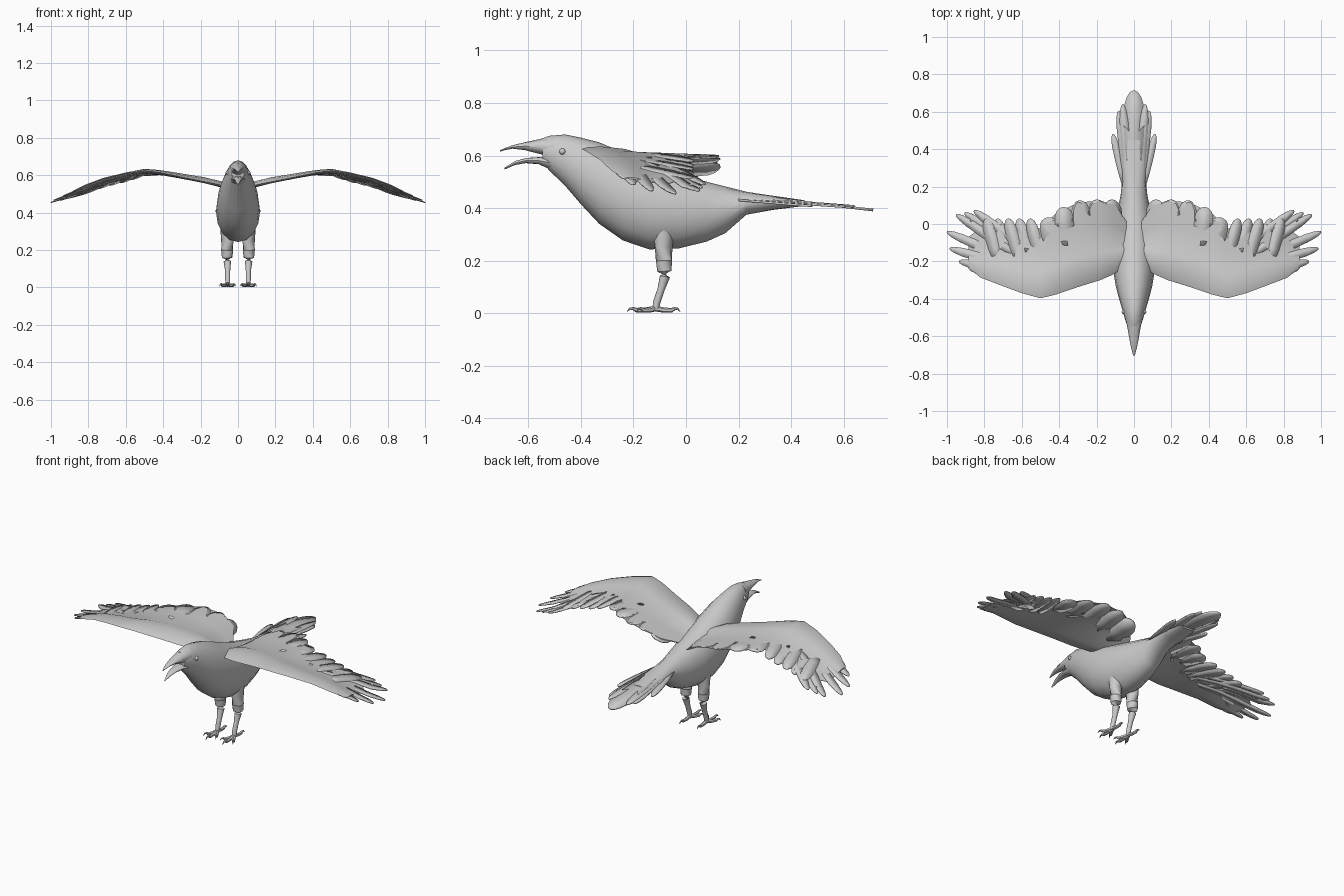
import bpy, bmesh, math
from mathutils import Vector, Matrix

if "Cube" in bpy.data.objects:
    bpy.data.objects.remove(bpy.data.objects["Cube"])


def finish(bm, name, mirror=False, thick=0, angle=40):
    bmesh.ops.recalc_face_normals(bm, faces=bm.faces)
    me = bpy.data.meshes.new(name)
    bm.to_mesh(me)
    bm.free()
    ob = bpy.data.objects.new(name, me)
    bpy.context.collection.objects.link(ob)
    bpy.ops.object.select_all(action='DESELECT')
    ob.select_set(True)
    bpy.context.view_layer.objects.active = ob
    bpy.ops.object.shade_smooth_by_angle(angle=math.radians(angle))
    if thick:
        m = ob.modifiers.new("thickness", 'SOLIDIFY')
        m.thickness, m.offset = thick, 0
    if mirror:
        ob.modifiers.new("mirror", 'MIRROR')
    return ob


def loft(bm, rings):
    vs = [[bm.verts.new(p) for p in r] for r in rings]
    n = len(vs[0])
    for a, b in zip(vs, vs[1:]):
        for i in range(n):
            j = (i + 1) % n
            bm.faces.new((a[i], a[j], b[j], b[i]))
    bm.faces.new(vs[0])
    bm.faces.new(vs[-1])


def hull(name, sections, n=16):
    # sections along y: (y, top z, bottom z, half width)
    bm = bmesh.new()
    rings = []
    for y, t, b, w in sections:
        rings.append([(w * math.cos(a), y, (t + b) / 2 + (t - b) / 2 * math.sin(a))
                      for a in (2 * math.pi * i / n for i in range(n))])
    loft(bm, rings)
    return finish(bm, name)


def tube(bm, pts, n=8):
    # pts: (x, y, z, radius)
    ps = [Vector(p[:3]) for p in pts]
    rings = []
    for k, p in enumerate(ps):
        d = ps[min(k + 1, len(ps) - 1)] - ps[max(k - 1, 0)]
        q = d.to_track_quat('Z', 'X')
        rings.append([p + q @ Vector((math.cos(a), math.sin(a), 0)) * pts[k][3]
                      for a in (2 * math.pi * i / n for i in range(n))])
    loft(bm, rings)


def feather(bm, base, tip, w, height):
    # flat blade with rounded tip, draped on height(x, y)
    b, t = Vector(base), Vector(tip)
    side = Vector((-(t - b).y, (t - b).x)).normalized() * w
    rows = []
    for u, k in ((0, .6), (.3, .9), (.6, 1), (.8, .95), (.92, .7), (.98, .4), (1, .15)):
        c = b.lerp(t, u)
        rows.append([bm.verts.new((p.x, p.y, height(p.x, p.y)))
                     for p in (c - side * k, c + side * k)])
    for r, s in zip(rows, rows[1:]):
        bm.faces.new((r[0], r[1], s[1], s[0]))


# Body with head and tail root
hull("body", [(-.545, .666, .572, .034), (-.52, .675, .543, .045), (-.46, .68, .485, .062),
              (-.40, .668, .415, .08), (-.33, .65, .34, .098), (-.24, .612, .277, .113),
              (-.14, .57, .243, .118), (-.03, .53, .246, .11), (.08, .50, .273, .088),
              (.15, .482, .305, .072), (.23, .462, .375, .064), (.33, .447, .393, .066),
              (.45, .43, .408, .055)])

# Open beak
hull("upper_beak", [(-.50, .674, .59, .046), (-.56, .662, .607, .034), (-.615, .65, .621, .025),
                    (-.66, .639, .626, .016), (-.69, .628, .62, .008), (-.707, .62, .615, .002)], 12)
hull("lower_beak", [(-.50, .60, .54, .042), (-.56, .594, .567, .031), (-.61, .59, .571, .023),
                    (-.65, .579, .564, .014), (-.69, .554, .547, .003)], 12)

# Eyes
bm = bmesh.new()
bmesh.ops.create_uvsphere(bm, u_segments=12, v_segments=8, radius=.012,
                          matrix=Matrix.Translation((.054, -.47, .615)))
finish(bm, "eyes", mirror=True)

# Wing stations: x, leading y, trailing y, leading z, trailing z
WING = [(.03, -.20, .0, .53, .50), (.10, -.265, .10, .55, .55), (.18, -.30, .125, .566, .585),
        (.30, -.337, .115, .59, .60), (.42, -.378, .055, .615, .603), (.50, -.397, -.025, .625, .60),
        (.60, -.37, .0, .61, .57), (.72, -.325, .0, .582, .54), (.82, -.287, -.02, .545, .51),
        (.885, -.235, -.07, .512, .49), (1.0, -.15, -.03, .462, .455)]


def wing_z(x, y):
    for a, b in zip(WING, WING[1:]):
        if x <= b[0] or b is WING[-1]:
            f = (x - a[0]) / (b[0] - a[0])
            _, yl, yt, zl, zt = [p + (q - p) * f for p, q in zip(a, b)]
            t = max(-.1, min(1.3, (y - yl) / (yt - yl)))
            return zl + (zt - zl) * t


# Wing arm and membrane, thick at the leading edge
FOIL = [(0, 0), (.07, .012), (.2, .019), (.34, .017), (.42, .005), (.7, .004), (1, .002),
        (1, -.002), (.7, -.003), (.4, -.006), (.2, -.012), (.06, -.009)]
bm = bmesh.new()
rings = []
for x, yl, yt, zl, zt in WING[:-1]:
    k = 1.15 - .8 * x
    rings.append([(x, yl + (yt - yl) * t, zl + (zt - zl) * t + h * k) for t, h in FOIL])
loft(bm, rings)
finish(bm, "wings", mirror=True)

# Primary fingers and scalloped trailing feathers
bm = bmesh.new()
TIPS = [(.885, -.232), (.935, -.20), (.985, -.13), (1.0, -.042), (.95, .05), (.905, .06), (.855, .072)]
for i, tip in enumerate(TIPS):
    base = (.64 - .012 * i, -.29 + .025 * i)
    feather(bm, base, tip, .024, lambda x, y, o=i: wing_z(x, y) - .001 * (o % 2))
for i in range(5):
    x = .79 - .058 * i
    feather(bm, (x - .06, -.2), (x, .028), .032, lambda x, y, o=i: wing_z(x, y) - .001 * (o % 2))
for x, y in ((.46, .035), (.38, .09), (.29, .125), (.20, .13), (.12, .13)):
    feather(bm, (x - .02, -.12), (x, y), .05, wing_z)
finish(bm, "wing_feathers", mirror=True, thick=.005)

# Tail fan: centre feather and stepped pairs
bm = bmesh.new()
feather(bm, (0, .3), (0, .712), .056, lambda x, y: .44 - (y - .3) * .115)
finish(bm, "tail_centre", thick=.01)
bm = bmesh.new()
for bx, tx, ty, w, z in ((.035, .082, .605, .022, .434), (.05, .112, .48, .02, .43),
                         (.03, .06, .64, .024, .437)):
    feather(bm, (bx, .2), (tx, ty), w, lambda x, y, z=z: z - (y - .25) * .07 - abs(x) * .05)
finish(bm, "tail_sides", mirror=True, thick=.008)

# Legs
bm = bmesh.new()
tube(bm, [(.05, -.085, .33, .045), (.057, -.085, .25, .034), (.058, -.084, .20, .032),
          (.058, -.082, .16, .028), (.057, -.08, .14, .02), (.055, -.095, .09, .014),
          (.055, -.112, .04, .014), (.055, -.116, .01, .012)], 10)
finish(bm, "legs", mirror=True)

# Toes with hooked claws
bm = bmesh.new()
for tx, ty in ((.055, -.225), (.014, -.19), (.098, -.188), (.058, -.022)):
    rows = []
    for u, z, r in ((0, .018, .011), (.35, .012, .01), (.65, .011, .009), (.78, .018, .006),
                    (.9, .017, .004), (1, .006, .001)):
        rows.append((.055 + (tx - .055) * u, -.116 + (ty + .116) * u, z, r))
    tube(bm, rows, 6)
finish(bm, "toes", mirror=True)
